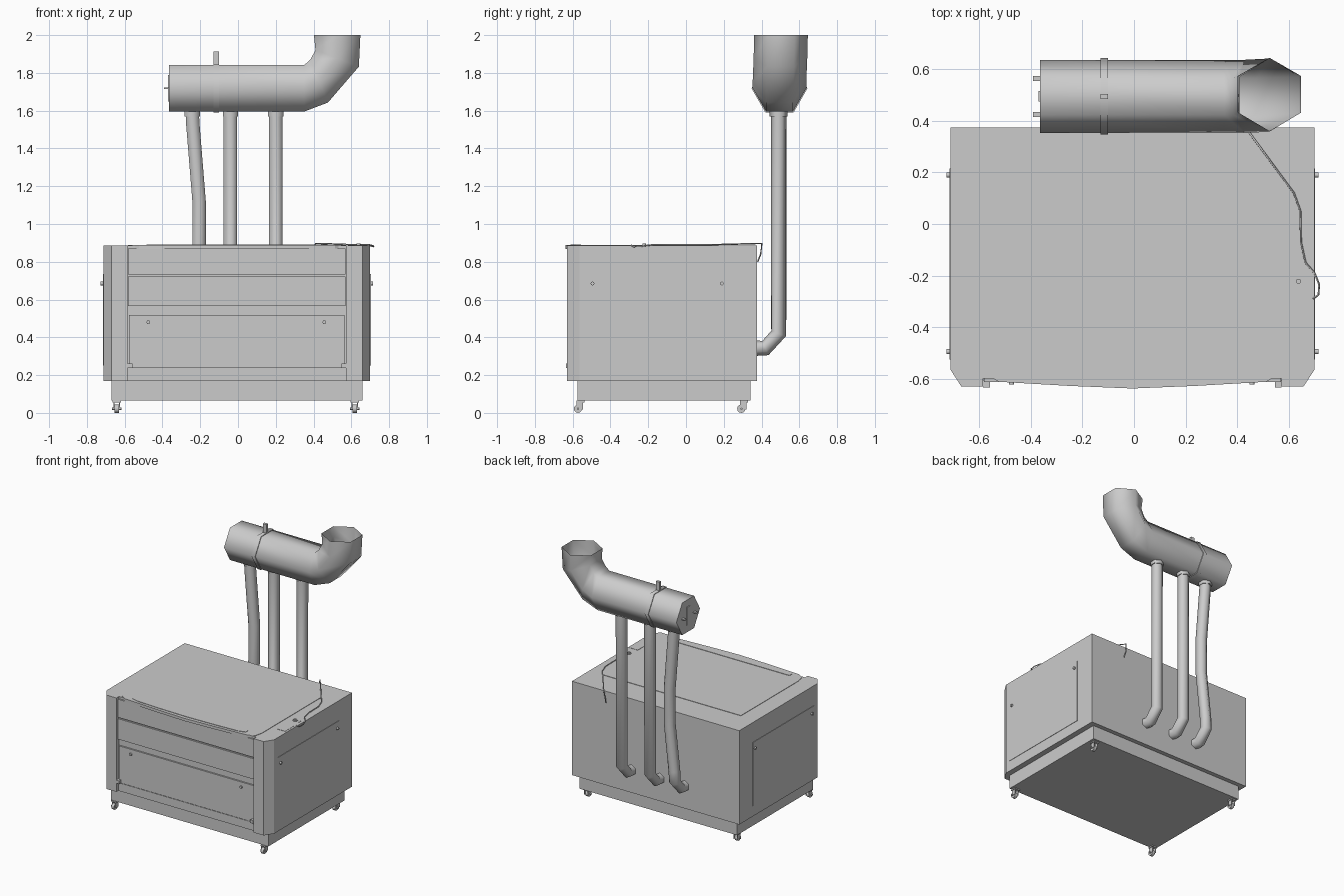
import bpy, bmesh, math
from mathutils import Vector

if "Cube" in bpy.data.objects:
    bpy.data.objects.remove(bpy.data.objects["Cube"])

CX = -0.006  # cabinet centre line


def finish(name, bm, smooth=None):
    bmesh.ops.recalc_face_normals(bm, faces=bm.faces)
    me = bpy.data.meshes.new(name)
    bm.to_mesh(me)
    bm.free()
    ob = bpy.data.objects.new(name, me)
    bpy.context.collection.objects.link(ob)
    if smooth:
        bpy.ops.object.select_all(action='DESELECT')
        ob.select_set(True)
        bpy.context.view_layer.objects.active = ob
        bpy.ops.object.shade_smooth_by_angle(angle=math.radians(smooth))
    return ob


def prism(name, outline, z0, z1):
    bm = bmesh.new()
    f = bm.faces.new([bm.verts.new((x, y, z0)) for x, y in outline])
    top = bmesh.ops.extrude_face_region(bm, geom=[f])['geom']
    bmesh.ops.translate(bm, vec=(0, 0, z1 - z0),
                        verts=[g for g in top if isinstance(g, bmesh.types.BMVert)])
    return finish(name, bm)


def box(name, x0, x1, y0, y1, z0, z1):
    return prism(name, [(x0, y0), (x1, y0), (x1, y1), (x0, y1)], z0, z1)


def tube(name, pts, r, ref, n=6, phase=0, dirs=None, caps=(), smooth=70):
    """Sweep a regular n-gon along pts; ref fixes the roll."""
    pts = [Vector(p) for p in pts]
    bm = bmesh.new()
    rings = []
    for i, p in enumerate(pts):
        if dirs:
            t = Vector(dirs[i]).normalized()
        else:
            a = (p - pts[i - 1]).normalized() if i else Vector()
            b = (pts[i + 1] - p).normalized() if i + 1 < len(pts) else Vector()
            t = (a + b).normalized()
        u = Vector(ref)
        u = (u - u.dot(t) * t).normalized()
        v = t.cross(u)
        angs = [math.radians(phase) + k * math.tau / n for k in range(n)]
        rings.append([bm.verts.new(p + r * (math.cos(a) * u + math.sin(a) * v)) for a in angs])
    for a, b in zip(rings, rings[1:]):
        for k in range(n):
            bm.faces.new((a[k], a[(k + 1) % n], b[(k + 1) % n], b[k]))
    for c in caps:
        bm.faces.new(rings[c])
    return finish(name, bm, smooth)


def lock(name, p, d):
    p, d = Vector(p), Vector(d)
    tube(name, [p, p + d], 0.01, (0, 0, 1), n=10, caps=(0, -1), smooth=40)


def mirrored(half):
    return half + [(2 * CX - x, y) for x, y in reversed(half) if abs(x - CX) > 1e-4]


# Cabinet with chamfered front columns and recessed front
prism("cabinet", mirrored([(-0.712, 0.375), (-0.712, -0.565), (-0.67, -0.63),
                           (-0.585, -0.63), (-0.585, -0.60)]), 0.17, 0.886)
box("plinth", -0.67, 0.658, -0.575, 0.342, 0.065, 0.17)

# Lid: bowed top slab, front skirt and grip strip
prism("lid_top", mirrored([(-0.583, 0.17), (-0.583, -0.53), (-0.57, -0.585),
                           (-0.525, -0.612), (-0.25, -0.628), (CX, -0.638)]), 0.868, 0.889)
box("lid_front", -0.582, 0.57, -0.612, -0.59, 0.732, 0.87)
prism("lid_grip", mirrored([(-0.485, -0.555), (-0.485, -0.582), (-0.43, -0.597),
                            (-0.25, -0.606), (CX, -0.612)]), 0.885, 0.892)

# Front panels
box("front_middle_panel", -0.582, 0.57, -0.612, -0.59, 0.565, 0.722)
box("front_door", -0.577, 0.565, -0.612, -0.59, 0.237, 0.517)
box("front_sill", -0.584, 0.572, -0.607, -0.59, 0.17, 0.232)
for s, x in (("left", -0.572), ("right", 0.56)):
    box(s + "_front_hinge", x - 0.013, x + 0.013, -0.635, -0.605, 0.238, 0.262)
for s, x in (("left", -0.475), ("right", 0.457)):
    lock(s + "_front_lock", (x, -0.61, 0.48), (0, -0.012, 0))

# Side service doors with two locks each
for s, x, d in (("left", -0.712, -1), ("right", 0.70, 1)):
    xs = sorted((x - d * 0.01, x + d * 0.003))
    box(s + "_side_door", xs[0], xs[1], -0.525, 0.215, 0.25, 0.735)
    for k, y in (("front", -0.495), ("rear", 0.19)):
        lock(f"{s}_{k}_side_lock", (x, y, 0.685), (d * 0.015, 0, 0))

# Control area on the right of the deck
box("control_pad", 0.617, 0.685, -0.41, -0.30, 0.88, 0.888)
tube("stop_button_base", [(0.638, -0.222, 0.885), (0.638, -0.222, 0.89)], 0.018, (1, 0, 0),
     n=12, caps=(0, -1), smooth=40)
tube("stop_button", [(0.638, -0.222, 0.885), (0.638, -0.222, 0.896)], 0.01, (1, 0, 0),
     n=10, caps=(0, -1), smooth=40)
for i, y in enumerate((-0.213, -0.23)):
    box(f"indicator_{i}", 0.673, 0.679, y - 0.003, y + 0.003, 0.884, 0.89)

# Loose cable over the deck
tube("cable", [(0.41, 0.38, 0.80), (0.405, 0.395, 0.84), (0.41, 0.402, 0.897),
               (0.45, 0.35, 0.896), (0.62, 0.12, 0.89), (0.645, 0.05, 0.89),
               (0.647, -0.07, 0.89), (0.665, -0.15, 0.89), (0.70, -0.19, 0.889),
               (0.718, -0.235, 0.883), (0.715, -0.275, 0.88), (0.695, -0.29, 0.888)],
     0.004, (0.3, 0.2, 0.9), n=5, caps=(0, -1))

# Casters
for fx, x in (("left", -0.642), ("right", 0.618)):
    for fy, y in (("front", -0.56), ("rear", 0.305)):
        n = f"{fx}_{fy}_caster"
        box(n + "_plate", x - 0.022, x + 0.022, y - 0.02, y + 0.022, 0.056, 0.066)
        for k, dx in enumerate((-0.016, 0.012)):
            box(f"{n}_fork_{k}", x + dx, x + dx + 0.004, y - 0.02, y + 0.016, 0.018, 0.058)
        tube(n + "_wheel", [(x - 0.011, y - 0.012, 0.022), (x + 0.011, y - 0.012, 0.022)],
             0.022, (0, 0, 1), n=12, caps=(0, -1), smooth=40)
        tube(n + "_axle", [(x - 0.024, y - 0.012, 0.022), (x + 0.024, y - 0.012, 0.022)],
             0.006, (0, 0, 1), n=8, caps=(0, -1), smooth=50)

# Main extraction duct: hexagonal, turning up to an open end
Y, Z = 0.495, 1.718
ang = [0, 0, 22, 69, 90]
tube("main_duct", [(-0.365, Y, Z), (0.35, Y, Z), (0.43, Y, 1.757), (0.525, 0.5, 1.877),
                   (0.525, 0.503, 2.0)], 0.142, (0, 1, 0),
     dirs=[(math.cos(math.radians(a)), 0, math.sin(math.radians(a))) for a in ang], caps=(0,))
tube("damper_collar", [(-0.13, Y, Z), (-0.10, Y, Z)], 0.148, (0, 1, 0), caps=(0, -1))
box("damper_handle", -0.13, -0.10, Y - 0.01, Y + 0.01, 1.83, 1.912)
for k, y in enumerate((0.425, 0.565)):
    box(f"end_cap_tab_{k}", -0.392, -0.36, y - 0.01, y + 0.01, Z - 0.004, Z + 0.004)
box("end_cap_slot", -0.37, -0.36, Y - 0.02, Y + 0.02, Z - 0.07, Z + 0.07)

# Drop pipes with collars, each ending in an elbow at the cabinet back
PY = 0.49
drops = {"right": [(0.2, 1.62), (0.2, 0.42)],
         "middle": [(-0.04, 1.62), (-0.04, 0.42)],
         "left": [(-0.243, 1.62), (-0.24, 1.54), (-0.206, 1.12), (-0.206, 0.85),
                  (-0.245, 0.5), (-0.25, 0.42)]}
for s, run in drops.items():
    xe = run[-1][0]
    pts = [(x, PY, z) for x, z in run] + [(xe, 0.42, 0.343), (xe, 0.372, 0.343)]
    tube(s + "_drop_pipe", pts, 0.041, (1, 0, 0), phase=30)
    tube(s + "_pipe_collar", [(run[0][0], PY, 1.57), (run[0][0], PY, 1.62)], 0.047,
         (1, 0, 0), phase=30, caps=(0, -1))
